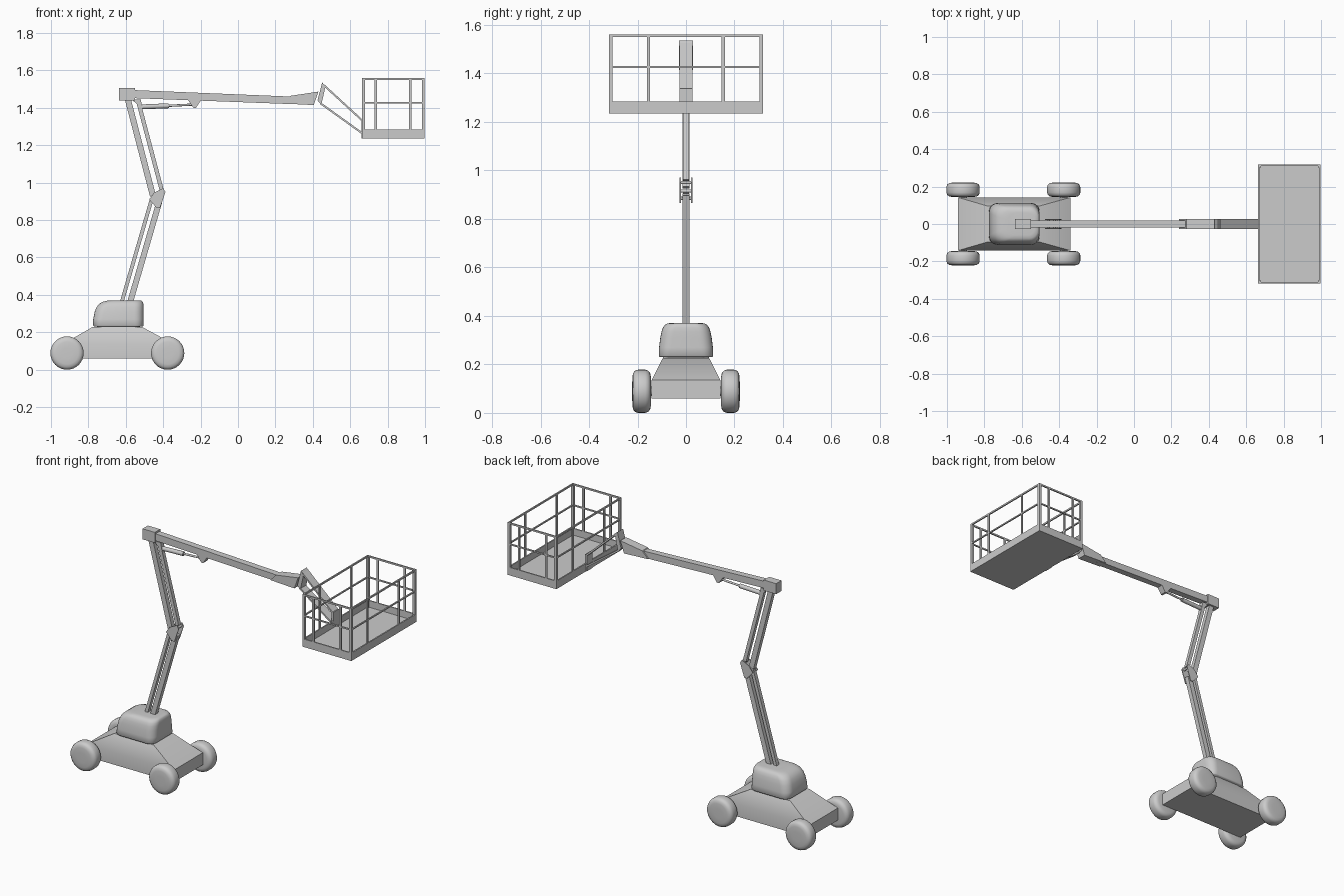
import bpy, bmesh, math
from mathutils import Vector

if "Cube" in bpy.data.objects:
    bpy.data.objects.remove(bpy.data.objects["Cube"])

grey = bpy.data.materials.new("light grey")
grey.use_nodes = True
COLOUR = (0.6, 0.6, 0.6, 1)
grey.diffuse_color = COLOUR
grey.node_tree.nodes["Principled BSDF"].inputs["Base Color"].default_value = COLOUR


def loft(name, rings, smooth=None):
    """Skin a list of equal rings of points and cap both ends."""
    bm = bmesh.new()
    rows = [[bm.verts.new(p) for p in ring] for ring in rings]
    n = len(rows[0])
    for a, b in zip(rows, rows[1:]):
        for i in range(n):
            j = (i + 1) % n
            bm.faces.new((a[i], a[j], b[j], b[i]))
    bm.faces.new(rows[0])
    bm.faces.new(rows[-1])
    bmesh.ops.recalc_face_normals(bm, faces=bm.faces)
    mesh = bpy.data.meshes.new(name)
    bm.to_mesh(mesh)
    bm.free()
    mesh.materials.append(grey)
    obj = bpy.data.objects.new(name, mesh)
    bpy.context.collection.objects.link(obj)
    if smooth:
        bpy.ops.object.select_all(action='DESELECT')
        obj.select_set(True)
        bpy.context.view_layer.objects.active = obj
        bpy.ops.object.shade_smooth_by_angle(angle=math.radians(smooth))
    return obj


def prism(name, outline, y0, y1):
    """Extrude a side outline of (x, z) points across the model."""
    return loft(name, [[(x, y, z) for x, z in outline] for y in (y0, y1)])


def box(name, x0, x1, y0, y1, z0, z1):
    return prism(name, [(x0, z0), (x1, z0), (x1, z1), (x0, z1)], y0, y1)


def bar(name, a, b, thick, half):
    """Flat-sided bar between two (x, z) points."""
    a, b = Vector(a), Vector(b)
    d = (b - a).normalized() * thick / 2
    s = Vector((-d.y, d.x))
    return prism(name, [a + s, b + s, b - s, a - s], -half, half)


def rod(name, a, b, radius, sides=12):
    """Round rod between two points."""
    a, b = Vector(a), Vector(b)
    turn = (b - a).to_track_quat('Z', 'Y')
    ring = [turn @ Vector((radius * math.cos(t), radius * math.sin(t), 0))
            for t in (2 * math.pi * i / sides for i in range(sides))]
    return loft(name, [[p + v for v in ring] for p in (a, b)], 40)


def rounded_ring(x0, x1, half, z, r, steps=6):
    """Horizontal rectangle with round corners."""
    pts = []
    corners = [(x1 - r, half - r), (x0 + r, half - r), (x0 + r, r - half), (x1 - r, r - half)]
    for k, (cx, cy) in enumerate(corners):
        for i in range(steps + 1):
            t = math.pi / 2 * (k + i / steps)
            pts.append((cx + r * math.cos(t), cy + r * math.sin(t), z))
    return pts


# Chassis: straight skirt with a tapered deck
def rectangle(x0, x1, half, z):
    return [(x0, -half, z), (x1, -half, z), (x1, half, z), (x0, half, z)]

loft("chassis", [rectangle(-.94, -.34, .142, .06),
                 rectangle(-.94, -.34, .142, .135),
                 rectangle(-.78, -.51, .095, .227)], 35)

# Wheels with rounded shoulders
WHEEL = [(.145, .062), (.148, .075), (.156, .085), (.168, .089),
         (.198, .089), (.21, .085), (.218, .075), (.221, .06), (.222, .03)]
for end, x in (("right", -.914), ("left", -.376)):
    for place, side in (("front", -1), ("back", 1)):
        rings = [[(x + r * math.cos(t), side * y, .089 + r * math.sin(t))
                  for t in (2 * math.pi * i / 32 for i in range(32))]
                 for y, r in WHEEL]
        loft(f"{place}_{end}_wheel", rings, 60)
for end, x in (("right", -.914), ("left", -.376)):
    rod(f"{end}_axle", (x, -.16, .089), (x, .16, .089), .02)

# Turret and its turntable
loft("turntable", [rounded_ring(-.755, -.525, .095, z, .04) for z in (.22, .24)], 40)
TURRET = [(.23, -.768, -.511, .108, .04), (.236, -.775, -.505, .112, .045),
          (.27, -.774, -.505, .111, .05), (.31, -.766, -.505, .106, .05),
          (.335, -.756, -.505, .101, .05), (.352, -.742, -.506, .095, .05),
          (.363, -.724, -.509, .087, .05), (.369, -.70, -.515, .076, .045),
          (.371, -.67, -.53, .06, .04)]
loft("turret", [rounded_ring(x0, x1, h, z, r) for z, x0, x1, h, r in TURRET], 60)

# Folding arm: two parallel bars below and above the knuckle
bar("lower_link", (-.625, .35), (-.462, .91), .02, .012)
bar("lower_arm", (-.58, .35), (-.42, .9), .031, .014)
bar("upper_arm", (-.59, 1.45), (-.455, .93), .032, .014)
bar("upper_link", (-.535, 1.44), (-.408, .96), .022, .012)

# Knuckle plates and pins
KNUCKLE = [(-.475, .91), (-.45, .945), (-.4, .97), (-.388, .95), (-.417, .865), (-.435, .865)]
for name, y in (("front", -.026), ("back", .021)):
    prism(f"{name}_knuckle_plate", KNUCKLE, y, y + .005)
for i, (x, z) in enumerate([(-.456, .915), (-.403, .95), (-.425, .885)]):
    rod(f"knuckle_pin_{i}", (x, -.026, z), (x, .026, z), .007)

# Boom with head block and flared tip
box("boom_head", -.635, -.55, -.026, .026, 1.44, 1.505)
prism("boom", [(-.56, 1.452), (-.56, 1.495), (.29, 1.46), (.29, 1.42)], -.02, .02)
prism("boom_tip", [(.24, 1.423), (.405, 1.415), (.43, 1.487), (.28, 1.464)], -.028, .028)

# Lift cylinder under the boom
prism("head_lug", [(-.57, 1.445), (-.51, 1.395), (-.52, 1.445)], -.014, .014)
prism("boom_lug", [(-.27, 1.445), (-.238, 1.4), (-.225, 1.4), (-.195, 1.445)], -.02, .02)
rod("cylinder_barrel", (-.525, 0, 1.405), (-.37, 0, 1.411), .013)
rod("cylinder_rod", (-.37, 0, 1.411), (-.23, 0, 1.418), .006)

# Jib: end plate, parallel links and basket mount
prism("jib_plate", [(.425, 1.44), (.45, 1.535), (.468, 1.515), (.445, 1.415)], -.028, .028)
bar("jib_upper_link", (.458, 1.522), (.667, 1.33), .01, .027)
bar("jib_lower_link", (.44, 1.425), (.667, 1.262), .01, .027)
box("basket_mount", .66, .672, -.027, .027, 1.235, 1.338)

# Basket: floor and toe boards
X0, X1, Y, T = .664, .998, .318, .008
box("basket_floor", X0, X1, -Y, Y, 1.235, 1.243)
sides = [("front", X0, X1, -Y, T - Y), ("back", X0, X1, Y - T, Y),
         ("right", X0, X0 + T, -Y, Y), ("left", X1 - T, X1, -Y, Y)]
for name, *plan in sides:
    box(f"{name}_toe_board", *plan, 1.235, 1.284)
    box(f"{name}_top_rail", *plan, 1.55, 1.56)
    box(f"{name}_middle_rail", *plan, 1.422, 1.43)

# Basket posts: corners and two along each side
P = .015
for i, x in enumerate((X0, X1 - P)):
    for j, y in enumerate((-Y, Y - P)):
        box(f"corner_post_{i}{j}", x, x + P, y, y + P, 1.24, 1.555)
for i, x in enumerate((.73, .915)):
    for j, y in enumerate((-Y, Y - T)):
        box(f"long_post_{i}{j}", x, x + .013, y, y + T, 1.24, 1.555)
for i, x in enumerate((X0, X1 - T)):
    for j, y in enumerate((-.161, .147)):
        box(f"end_post_{i}{j}", x, x + T, y, y + .013, 1.24, 1.555)
